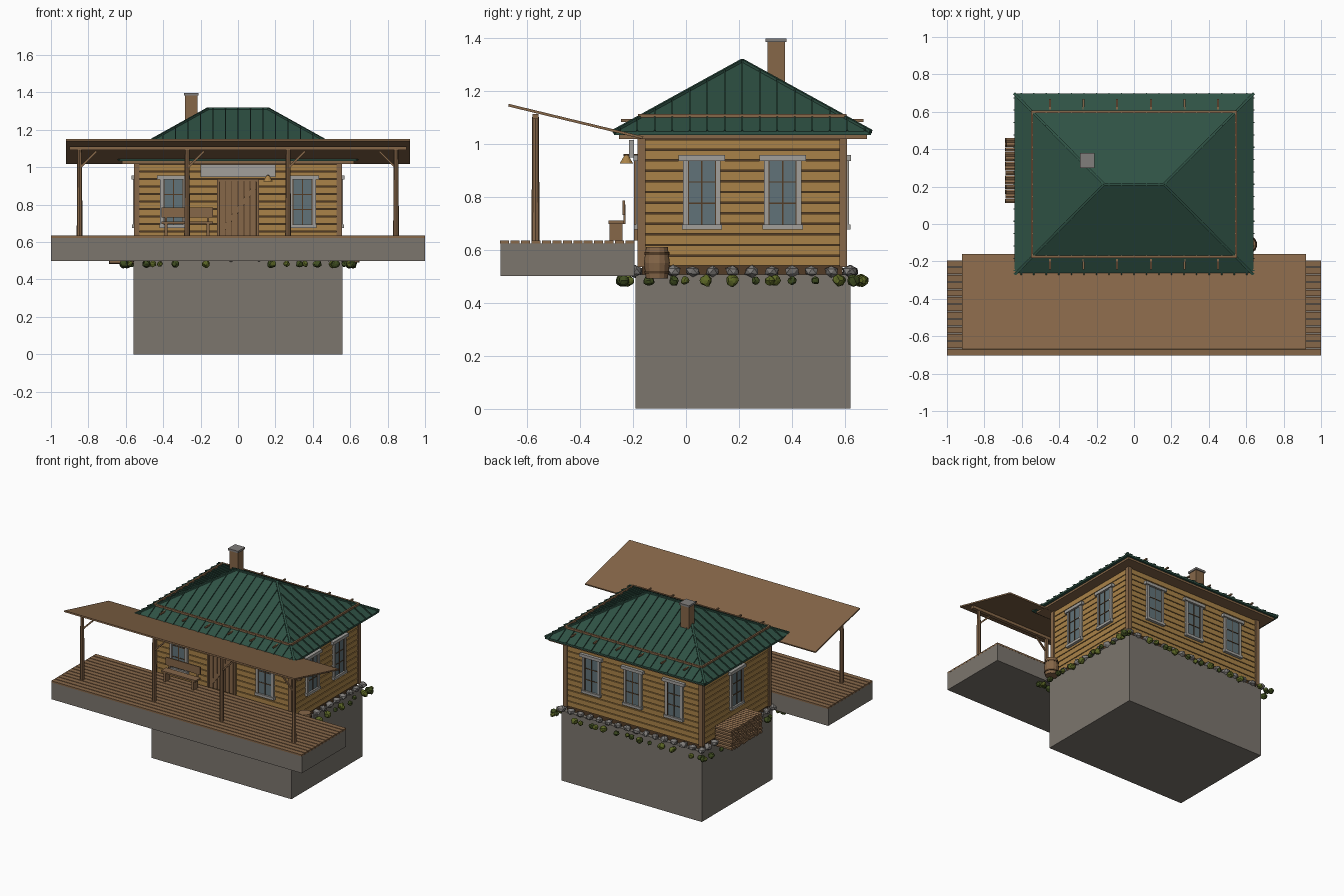
import bpy, bmesh, math, random
from mathutils import Matrix, Vector

if "Cube" in bpy.data.objects:
    bpy.data.objects.remove(bpy.data.objects["Cube"])

random.seed(4)
CY = 0.2125             # house centre in y
HX, HY = 0.548, 0.388   # half size of the siding


def material(name, rgb):
    m = bpy.data.materials.new(name)
    m.diffuse_color = (*rgb, 1)
    m.use_nodes = True
    m.node_tree.nodes["Principled BSDF"].inputs["Base Color"].default_value = m.diffuse_color
    return m


SIDING = material("ochre siding", (0.40, 0.225, 0.065))
WOOD = material("brown wood", (0.24, 0.135, 0.066))
DARK = material("dark wood", (0.085, 0.045, 0.02))
CONCRETE = material("grey concrete", (0.20, 0.18, 0.155))
STONE = material("field stone", (0.22, 0.21, 0.20))
GREEN = material("green metal", (0.028, 0.083, 0.058))
TRIM = material("pale grey paint", (0.36, 0.35, 0.33))
GLASS = material("blue grey glass", (0.12, 0.17, 0.19))
LEAF = material("olive leaf", (0.11, 0.14, 0.02))
LEAF_DARK = material("dark leaf", (0.05, 0.075, 0.015))


class Part:
    """Collects simple solids into one object of one colour."""

    def __init__(self, name, mat, frame=None):
        self.name, self.mat, self.bm = name, mat, bmesh.new()
        self.frame = frame or Matrix()

    def box(self, x, y, z):
        c = Vector((x[0] + x[1], y[0] + y[1], z[0] + z[1])) / 2
        s = Matrix.Diagonal((x[1] - x[0], y[1] - y[0], z[1] - z[0], 1))
        bmesh.ops.create_cube(self.bm, size=1, matrix=self.frame @ Matrix.Translation(c) @ s)

    def bar(self, p, q, w, h):
        """Rectangular bar from p to q, h measured towards up."""
        p, q = Vector(p), Vector(q)
        d = (q - p).normalized()
        side = d.cross(Vector((0, 0, 1)))
        side = side.normalized() if side.length > 1e-4 else Vector((1, 0, 0))
        rot = Matrix((side, d, side.cross(d))).transposed().to_4x4()
        m = Matrix.Translation((p + q) / 2) @ rot @ Matrix.Diagonal((w, (q - p).length, h, 1))
        bmesh.ops.create_cube(self.bm, size=1, matrix=self.frame @ m)

    def rod(self, p, q, r1, r2, n=8):
        p, q = Vector(p), Vector(q)
        m = Matrix.Translation((p + q) / 2) @ (q - p).to_track_quat('Z', 'Y').to_matrix().to_4x4()
        bmesh.ops.create_cone(self.bm, cap_ends=True, segments=n, radius1=r1, radius2=r2,
                              depth=(q - p).length, matrix=self.frame @ m)

    def blob(self, c, s, sub=1):
        m = (Matrix.Translation(c) @ Matrix.Rotation(random.uniform(0, 6), 4, 'Z')
             @ Matrix.Diagonal((*s, 1)))
        vs = bmesh.ops.create_icosphere(self.bm, subdivisions=sub, radius=1, matrix=m)['verts']
        for v in vs:
            v.co += (v.co - Vector(c)) * random.uniform(-0.15, 0.15)

    def done(self):
        bmesh.ops.recalc_face_normals(self.bm, faces=self.bm.faces)
        me = bpy.data.meshes.new(self.name)
        self.bm.to_mesh(me)
        self.bm.free()
        me.materials.append(self.mat)
        ob = bpy.data.objects.new(self.name, me)
        bpy.context.collection.objects.link(ob)
        return ob


def single(name, mat, x, y, z):
    p = Part(name, mat)
    p.box(x, y, z)
    return p.done()


# foundation and platform
single("foundation", CONCRETE, (-0.56, 0.56), (-0.19, 0.62), (0, 0.505))
single("platform_base", CONCRETE, (-1, 1), (-0.70, -0.195), (0.50, 0.622))
deck = Part("platform_planks", WOOD)
for i in range(13):
    y = -0.702 + i * 0.0395
    deck.box((-1, 1), (y, y + 0.034), (0.622, 0.634))
deck.done()

# walls: dark core with separate siding boards and corner posts
single("wall_core", DARK, (-0.538, 0.538), (CY - 0.378, CY + 0.378), (0.50, 1.02))
boards = Part("siding_boards", SIDING)
for i in range(12):
    z = 0.54 + i * 0.04
    boards.box((-HX, HX), (CY - HY, CY + HY), (z, z + 0.0345))
boards.done()
corners = Part("corner_posts", WOOD)
for sx in (-1, 1):
    for sy in (-1, 1):
        x, y = sx * 0.541, CY + sy * 0.381
        corners.box((x - 0.015, x + 0.015), (y - 0.015, y + 0.015), (0.535, 1.025))
corners.done()

# hip roof
EX, EY, EZ, RX, RZ = 0.64, 0.485, 1.045, 0.16, 1.312
roof = Part("hip_roof", GREEN)
corner = [(-EX, -EY), (EX, -EY), (EX, EY), (-EX, EY)]
lo = [roof.bm.verts.new((x, CY + y, EZ - 0.013)) for x, y in corner]
up = [roof.bm.verts.new((x, CY + y, EZ)) for x, y in corner]
ra, rb = [roof.bm.verts.new((x, CY, RZ)) for x in (-RX, RX)]
roof.bm.faces.new(lo)
for i in range(4):
    j = (i + 1) % 4
    roof.bm.faces.new((lo[i], lo[j], up[j], up[i]))
for f in ((up[0], up[1], rb, ra), (up[1], up[2], rb), (up[2], up[3], ra, rb), (up[3], up[0], ra)):
    roof.bm.faces.new(f)
roof.done()
single("soffit", WOOD, (-0.62, 0.62), (CY - 0.465, CY + 0.47), (1.018, 1.034))

# standing seams, hip caps and ridge cap
seams = Part("roof_seams", GREEN)
for s in (-1, 1):
    for i in range(-9, 10):
        x = i * 0.067
        t = min(1, (EX - abs(x)) / (EX - RX))
        seams.bar((x, CY + s * EY, EZ), (x, CY + s * EY * (1 - t), EZ + t * (RZ - EZ)), 0.006, 0.014)
    for i in range(-7, 8):
        y = i * 0.066
        t = 1 - abs(y) / EY
        seams.bar((s * EX, CY + y, EZ), (s * (EX - t * (EX - RX)), CY + y, EZ + t * (RZ - EZ)), 0.006, 0.014)
    for u in (-1, 1):
        seams.bar((s * EX, CY + u * EY, EZ), (s * RX, CY, RZ), 0.014, 0.014)
seams.bar((-RX, CY, RZ), (RX, CY, RZ), 0.014, 0.014)
seams.done()

# snow rails around the roof with short brackets
rail = Part("snow_rails", WOOD)
for s in (-1, 1):
    y = CY + s * 0.387
    rail.bar((-0.55, y, 1.105), (0.55, y, 1.105), 0.012, 0.014)
    rail.bar((s * 0.545, CY - 0.39, 1.105), (s * 0.545, CY + 0.39, 1.105), 0.012, 0.014)
    for i in range(6):
        x = -0.45 + i * 0.18
        rail.bar((x, y, 1.087), (x, y + s * 0.07, 1.087), 0.010, 0.010)
rail.done()

# chimney
single("chimney", WOOD, (-0.284, -0.216), (0.307, 0.373), (1.12, 1.385))
single("chimney_cap", STONE, (-0.29, -0.21), (0.30, 0.38), (1.383, 1.397))

# windows: local x along the wall, y outward
frames = Part("window_frames", TRIM)
panes = Part("window_panes", GLASS)
bars = Part("window_bars", DARK)


def window(x, y, angle):
    m = Matrix.Translation((x, y, 0)) @ Matrix.Rotation(angle, 4, 'Z')
    for p in (frames, panes, bars):
        p.frame = m
    panes.box((-0.056, 0.056), (-0.01, 0.007), (0.69, 0.94))
    for s in (-1, 1):
        frames.box(sorted((s * 0.053, s * 0.071)), (-0.01, 0.014), (0.685, 0.94))
        bars.box(sorted((s * 0.049, s * 0.053)), (-0.01, 0.010), (0.695, 0.935))
    frames.box((-0.088, 0.088), (-0.01, 0.022), (0.935, 0.957))
    frames.box((-0.076, 0.076), (-0.01, 0.020), (0.676, 0.695))
    bars.box((-0.0025, 0.0025), (-0.01, 0.010), (0.695, 0.935))
    for z in (0.775, 0.855):
        bars.box((-0.05, 0.05), (-0.01, 0.010), (z - 0.0025, z + 0.0025))


for x in (-0.345, 0.345):
    window(x, CY - HY, math.pi)
for x in (-0.33, 0, 0.33):
    window(x, CY + HY, 0)
for y in (0.06, 0.365):
    window(HX, y, -math.pi / 2)
window(-HX, CY, math.pi / 2)
for p in (frames, panes, bars):
    p.done()

# plank door with frame and diagonal brace
FY = CY - HY
single("door_back", DARK, (-0.11, 0.11), (FY - 0.008, FY + 0.01), (0.63, 0.935))
door = Part("door_planks", WOOD)
for i in range(6):
    x = -0.096 + i * 0.0325
    door.box((x, x + 0.028), (FY - 0.014, FY), (0.634, 0.92))
for s in (-1, 1):
    door.box(sorted((s * 0.1, s * 0.112)), (FY - 0.02, FY), (0.634, 0.935))
door.box((-0.112, 0.112), (FY - 0.02, FY), (0.922, 0.937))
door.bar((-0.085, FY - 0.016, 0.66), (0.085, FY - 0.016, 0.89), 0.008, 0.022)
door.done()
single("blank_sign", TRIM, (-0.2, 0.2), (FY - 0.04, FY - 0.02), (0.948, 1.014))

# wall lamp
lamp = Part("lamp_shade", SIDING)
lamp.rod((0.16, -0.225, 0.925), (0.16, -0.225, 0.955), 0.025, 0.008, 12)
lamp.done()
arm = Part("lamp_arm", DARK)
arm.bar((0.16, FY, 0.957), (0.16, -0.235, 0.957), 0.006, 0.006)
arm.done()

# sloping canopy with beam, posts and braces
canopy = Part("canopy", WOOD)
canopy.bar((0, -0.67, 1.145), (0, -0.162, 1.022), 1.84, 0.010)
canopy.done()
posts = Part("canopy_posts", WOOD)
posts.box((-0.9, 0.9), (-0.58, -0.556), (1.092, 1.112))
for x, s in ((-0.847, 1), (-0.272, 1), (0.268, 1), (0.845, -1)):
    posts.rod((x, -0.568, 0.63), (x, -0.568, 1.10), 0.0155, 0.0125)
    posts.bar((x, -0.568, 0.995), (x + s * 0.09, -0.568, 1.085), 0.010, 0.010)
posts.done()

# bench
bench = Part("bench", WOOD)
bench.box((-0.41, -0.135), (-0.292, -0.235), (0.697, 0.709))
bench.box((-0.41, -0.135), (-0.239, -0.231), (0.730, 0.786))
for x in (-0.385, -0.16):
    bench.box((x - 0.008, x + 0.008), (-0.288, -0.24), (0.634, 0.70))
    bench.box((x - 0.006, x + 0.006), (-0.235, -0.229), (0.697, 0.77))
bench.done()

# barrel and hoops
barrel = Part("barrel", WOOD)
hoops = Part("barrel_hoops", DARK)
for z0, z1, r0, r1 in ((0.49, 0.55, 0.041, 0.049), (0.55, 0.61, 0.049, 0.041)):
    barrel.rod((0.61, -0.11, z0), (0.61, -0.11, z1), r0, r1, 14)
for z in (0.515, 0.585):
    hoops.rod((0.61, -0.11, z - 0.005), (0.61, -0.11, z + 0.005), 0.0475, 0.0475, 14)
barrel.done()
hoops.done()

# stacked firewood
logs = Part("firewood", WOOD)
for i in range(14):
    for k in range(6):
        y, z = 0.123 + i * 0.025, 0.495 + k * 0.025
        logs.rod((-0.69 + random.uniform(0, 0.008), y, z), (-0.555, y, z), 0.0135, 0.0135, 6)
logs.done()

# stones and shrubs around the foot of the walls
stones = Part("foot_stones", STONE)
shrubs = [Part("shrubs", LEAF), Part("dark_shrubs", LEAF_DARK)]


def along(side, t, out):
    """Point beside a wall; sides 0 front, 1 right, 2 back, 3 left."""
    if side % 2 == 0:
        return t * 0.56, CY + (side - 1) * (0.40 + out)
    return (2 - side) * (0.555 + out), CY + t * 0.41


for side in range(4):
    n = 16 if side % 2 == 0 else 12
    for i in range(n):
        t = -1 + 2 * i / (n - 1)
        x, y = along(side, t, 0.005)
        stones.blob((x, y, 0.518), (random.uniform(0.024, 0.032), 0.028, 0.022))
        for _ in range(2):
            u = t * 1.06 + random.uniform(-0.05, 0.05)
            if (side == 0 and abs(u) < 0.28) or random.random() < 0.25:
                continue
            x, y = along(side, u, random.uniform(0.03, 0.06))
            r = random.uniform(0.015, 0.023)
            random.choice(shrubs).blob((x, y, 0.483), (r, r, r), 2)
stones.done()
for p in shrubs:
    p.done()
